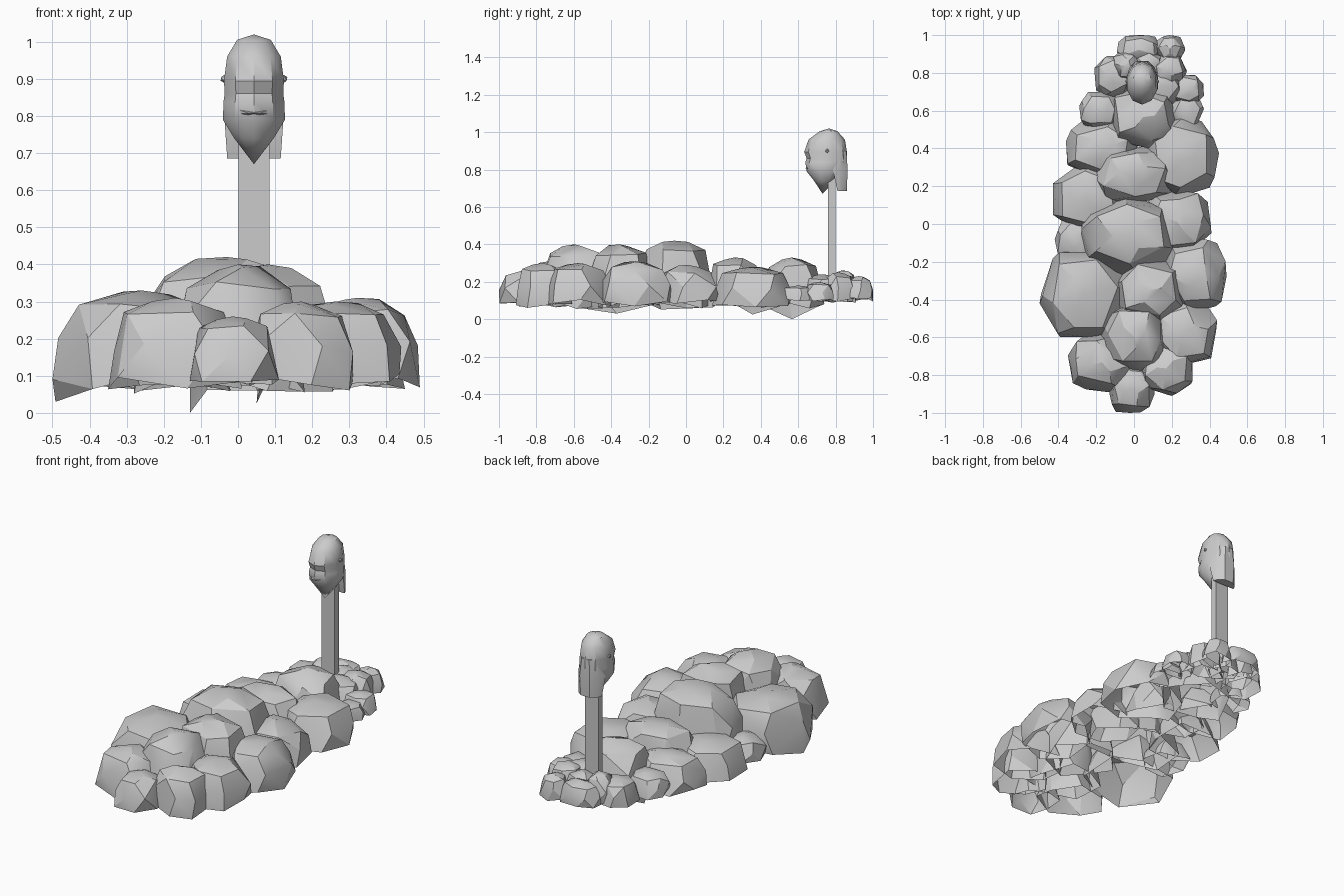
import bpy, bmesh, random
from math import sin, cos, pi, radians
from mathutils import Vector

random.seed(11)
default = bpy.data.objects.get("Cube")
if default:
    bpy.data.objects.remove(default, do_unlink=True)

# One stone colour for everything
stone = bpy.data.materials.new("stone_grey")
stone.use_nodes = True
grey = (0.6, 0.6, 0.6, 1)
stone.diffuse_color = grey
stone.node_tree.nodes["Principled BSDF"].inputs["Base Color"].default_value = grey


def finish(name, bm, angle=25):
    """Turn a bmesh into a named, shaded object."""
    bmesh.ops.recalc_face_normals(bm, faces=bm.faces)
    mesh = bpy.data.meshes.new(name)
    bm.to_mesh(mesh)
    bm.free()
    obj = bpy.data.objects.new(name, mesh)
    bpy.context.collection.objects.link(obj)
    mesh.materials.append(stone)
    bpy.ops.object.select_all(action="DESELECT")
    obj.select_set(True)
    bpy.context.view_layer.objects.active = obj
    bpy.ops.object.shade_smooth_by_angle(angle=radians(angle))


def hull(name, points, open_below=False):
    """Convex solid around the points, or a shell without its underside."""
    bm = bmesh.new()
    for p in points:
        bm.verts.new(p)
    bmesh.ops.convex_hull(bm, input=bm.verts)
    loose = [v for v in bm.verts if not v.link_faces]
    bmesh.ops.delete(bm, geom=loose, context="VERTS")
    if open_below:
        bmesh.ops.recalc_face_normals(bm, faces=bm.faces)
        under = [f for f in bm.faces if f.normal.z < -0.6]
        bmesh.ops.delete(bm, geom=under, context="FACES")
    finish(name, bm)


def fit(values, centre, radius):
    """Stretch values so they span exactly centre +- radius."""
    low, high = min(values), max(values)
    return [centre + radius * (2 * (v - low) / (high - low) - 1) for v in values]


def rock(name, cx, cy, rx, ry, top, base, spike=None):
    """Hollow faceted boulder: leaning walls, ragged skirt, shallow domed top."""
    height = top - base
    points = []
    for count, radius, level, rough in ((7, 1.0, 0.03, 0.1), (6, 0.95, 0.45, 0.06),
                                        (6, 0.75, 0.83, 0.04), (3, 0.34, 0.97, 0.02)):
        turn = random.uniform(0, pi)
        for i in range(count):
            a = turn + 2 * pi * (i + random.uniform(-0.2, 0.2)) / count
            boxy = (abs(cos(a)) ** 3 + abs(sin(a)) ** 3) ** (-1 / 3)
            r = radius * boxy * random.uniform(0.94, 1.04)
            z = base + height * (level + random.uniform(-rough, rough))
            points.append((r * cos(a), r * sin(a), z))
    points.append((0, 0, top))
    if spike is not None:
        points.append((-1, 0, spike))
    xs, ys, zs = zip(*points)
    hull(name, zip(fit(xs, cx, rx), fit(ys, cy, ry), zs), open_below=True)


def box(name, x0, x1, y0, y1, z0, z1):
    hull(name, [(x, y, z) for x in (x0, x1) for y in (y0, y1) for z in (z0, z1)])


def heap(label, rows, base, spikes):
    for i, row in enumerate(rows):
        rock(f"{label}_{i + 1}", *[v / 100 for v in row], base, spikes.get(i))


# Boulders of the mound, in hundredths: centre x, centre y, radius x, radius y, top
heap("boulder", [
    (5, 57, 18, 17, 33), (25, 35, 20, 21, 28), (-26, -37, 24, 23, 33),
    (-17, 40, 19, 16, 25), (0, 26, 22, 15, 33), (-25, 14, 18, 19, 25),
    (-3, -6, 25, 21, 42), (23, 1, 18, 17, 29), (-30, -9, 12, 12, 20),
    (8, -35, 20, 18, 40), (32, -27, 17, 20, 31), (0, -60, 18, 19, 40),
    (26, -57, 18, 18, 30), (-17, -73, 18, 16, 31), (-1, -87, 12, 13, 26),
    (17, -76, 14, 15, 30),
], 0.075, {0: 0.0, 1: 0.025, 2: 0.03})

# Small stones heaped around the foot of the post
heap("pebble", [
    (3, 92, 12, 8, 23), (19, 93, 8, 7, 23), (19, 82, 9, 9, 25),
    (-11, 78, 10, 11, 23), (28, 71, 9, 8, 20), (-18, 60, 11, 10, 22),
    (-4, 84, 8, 8, 26), (7, 84, 8, 8, 24), (28, 60, 9, 9, 18),
    (14, 73, 12, 10, 24),
], 0.1, {})

# Post
MID = 0.043
box("post", MID - 0.042, MID + 0.042, 0.76, 0.8, 0.15, 0.78)

# Head: stacked rings of (height, front y, back y, half width)
rings = [
    (1.005, 0.715, 0.81, 0.048), (0.96, 0.655, 0.85, 0.076),
    (0.895, 0.632, 0.86, 0.085), (0.86, 0.645, 0.862, 0.083),
    (0.84, 0.638, 0.862, 0.086), (0.79, 0.645, 0.85, 0.088),
    (0.74, 0.685, 0.80, 0.056),
]
SIDES = 10
bm = bmesh.new()
loops = []
for z, front, back, half in rings:
    yc, yr = (front + back) / 2, (back - front) / 2
    loops.append([bm.verts.new((MID + half * sin(2 * pi * i / SIDES),
                                yc - yr * cos(2 * pi * i / SIDES), z))
                  for i in range(SIDES)])
for upper, lower in zip(loops, loops[1:]):
    for i in range(SIDES):
        j = (i + 1) % SIDES
        bm.faces.new((upper[i], upper[j], lower[j], lower[i]))
for loop, tip in ((loops[0], (MID, 0.765, 1.02)), (loops[-1], (MID, 0.73, 0.67))):
    end = bm.verts.new(tip)
    for i in range(SIDES):
        bm.faces.new((loop[i], loop[(i + 1) % SIDES], end))
finish("head", bm, 35)

# Hair hanging behind the neck, merging into the back of the head
hair = []
for z, half, front, back in ((0.685, 0.072, 0.81, 0.86), (0.8, 0.08, 0.785, 0.864),
                             (0.9, 0.06, 0.8, 0.858)):
    for side in (-1, 1):
        hair.append((MID + side * half, front, z))
        hair.append((MID + side * half * 0.85, (front + back) / 2, z))
        hair.append((MID + side * half * 0.4, back, z))
hull("hair", hair)

# Thin lips
hull("lips", [(MID + s * x, y, z) for s in (-1, 1)
              for x, y, z in ((0.015, 0.638, 0.808), (0.05, 0.667, 0.82),
                              (0.045, 0.665, 0.805), (0.015, 0.66, 0.798))])

# Small stud on each side of the head
for side, label in ((-1, "right"), (1, "left")):
    bm = bmesh.new()
    bmesh.ops.create_icosphere(bm, subdivisions=1, radius=0.011)
    bmesh.ops.translate(bm, verts=bm.verts, vec=Vector((MID + side * 0.08, 0.755, 0.9)))
    finish(f"{label}_stud", bm)
